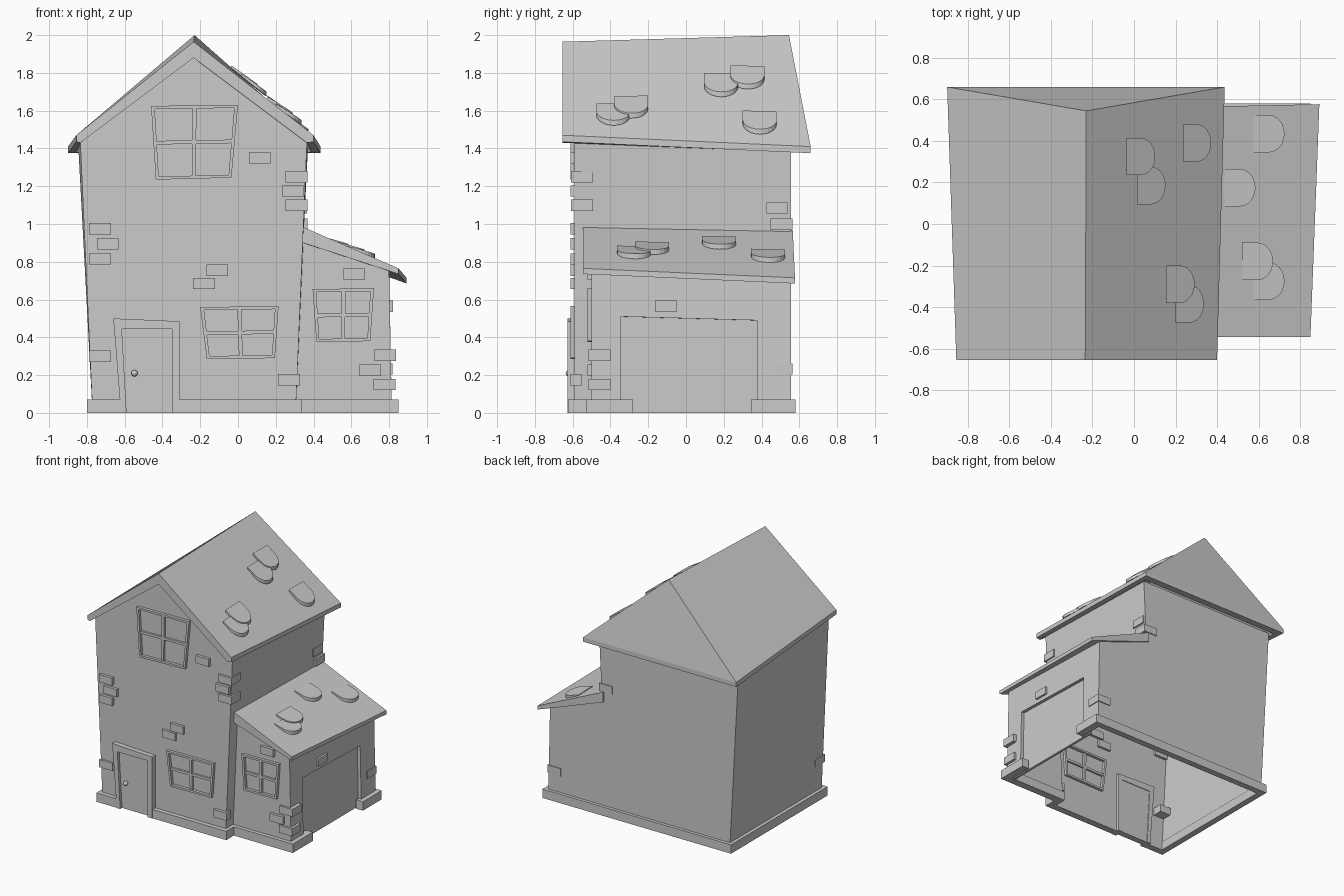
import bpy, bmesh
from math import sin, cos, pi
from mathutils import Vector
from mathutils.bvhtree import BVHTree

if "Cube" in bpy.data.objects:
    bpy.data.objects.remove(bpy.data.objects["Cube"])


def finish(name, bm):
    bmesh.ops.remove_doubles(bm, verts=bm.verts, dist=0.0005)
    bmesh.ops.recalc_face_normals(bm, faces=bm.faces)
    me = bpy.data.meshes.new(name)
    bm.to_mesh(me)
    bm.free()
    ob = bpy.data.objects.new(name, me)
    bpy.context.collection.objects.link(ob)
    return ob


def loft(bm, a, b):
    """Solid between two matching outlines."""
    va, vb = [bm.verts.new(p) for p in a], [bm.verts.new(p) for p in b]
    bm.faces.new(va)
    bm.faces.new(vb[::-1])
    n = len(a)
    for i in range(n):
        bm.faces.new((va[i], vb[i], vb[(i + 1) % n], va[(i + 1) % n]))


def front_prism(name, outline, y0, y1):
    bm = bmesh.new()
    loft(bm, [(x, y0, z) for x, z in outline], [(x, y1, z) for x, z in outline])
    return finish(name, bm)


def box(name, c, s):
    x, y, z = c
    a, b = s[0] / 2, s[2] / 2
    return front_prism(name, [(x - a, z - b), (x + a, z - b), (x + a, z + b), (x - a, z + b)],
                       y - s[1] / 2, y + s[1] / 2)


# Walls: open-bottomed shell of house and side wing, with garage opening
F, W, B = -.59, -.50, .555
fl, fr = (-.77, F, 0), (.305, F, 0)
flt, frt = (-.835, F, 1.43), (.365, F, 1.43)
bl, blt, brt = (-.77, B, 0), (-.845, B, 1.40), (.37, B, 1.40)
wi, wit, bit = (.305, W, 0), (.346, W, .92), (.346, B, .91)
wo, wot = (.815, W, 0), (.80, W, .755)
bo, bot = (.815, B, 0), (.80, B, .725)
bm = bmesh.new()
for face in ([fl, fr, frt, (-.235, F, 1.88), flt],
             [bl, fl, flt, blt],
             [bo, bl, blt, brt, bit, bot],
             [fr, wi, wit, bit, brt, frt],
             [wi, wo, wot, wit],
             [wo, (.815, -.345, 0), (.805, -.345, .51), (.805, .375, .49), (.815, .375, 0), bo, bot, wot]):
    bm.faces.new([bm.verts.new(p) for p in face])
walls = finish("walls", bm)
mod = walls.modifiers.new("thickness", 'SOLIDIFY')
mod.thickness, mod.offset = .025, -1
box("garage_door", (.77, -.02, .275), (.02, .88, .55))

# Main roof: gabled front, hipped back; left eave, ridge, right eave
outer = [[(-.856, -.655, 1.47), (-.235, -.655, 1.965), (.40, -.655, 1.47)],
         [(-.90, .66, 1.41), (-.23, .545, 2.0), (.437, .66, 1.41)]]
inner = [[(-.835, -.655, 1.43), (-.235, -.655, 1.88), (.365, -.655, 1.43)],
         [(-.86, .60, 1.38), (-.23, .49, 1.91), (.39, .60, 1.38)]]
bm = bmesh.new()
O = [[bm.verts.new(p) for p in row] for row in outer]
I = [[bm.verts.new(p) for p in row] for row in inner]
E = [[bm.verts.new((p[0], p[1], p[2] - .035)) for p in (row[0], row[2])] for row in outer]
for S in (O, I):
    for k in (0, 1):
        bm.faces.new((S[0][k], S[0][k + 1], S[1][k + 1], S[1][k]))
    bm.faces.new(S[1])
for k, e in ((0, 0), (2, 1)):
    bm.faces.new((O[0][k], O[1][k], E[1][e], E[0][e]))
    bm.faces.new((E[0][e], E[1][e], I[1][k], I[0][k]))
    bm.faces.new((O[0][1], O[0][k], E[0][e], I[0][k], I[0][1]))
bm.faces.new((O[1][0], O[1][2], E[1][1], E[1][0]))
bm.faces.new((E[1][0], E[1][1], I[1][2], I[1][0]))
main_roof = finish("main_roof", bm)

# Lean-to roof over the wing
bm = bmesh.new()
loft(bm, [(.33, -.545, .99), (.85, -.545, .765), (.893, .577, .715), (.33, .565, .968)],
     [(.33, -.545, .905), (.85, -.545, .735), (.893, .577, .685), (.33, .565, .888)])
wing_roof = finish("wing_roof", bm)


# Rounded roof tiles, lifted at their lower ends
def tile(roof, i, x0, y0, length):
    me = roof.data
    tree = BVHTree.FromPolygons([v.co for v in me.vertices], [list(p.vertices) for p in me.polygons])
    half = .09
    arc = [(0.5 + 0.5 * cos(a), half * sin(a)) for a in [-pi / 2 + pi * k / 12 for k in range(13)]]
    outline = [(0, -half)] + arc + [(0, half)]
    top, low = [], []
    for s, v in outline:
        x, y = x0 + s * length, y0 + v
        z = tree.ray_cast(Vector((x, y, 3)), Vector((0, 0, -1)))[0].z
        top.append((x, y, z + .005 + .024 * s))
        low.append((x, y, z - .01 + .012 * s))
    bm = bmesh.new()
    loft(bm, top, low)
    finish(f"{roof.name}_tile_{i}", bm)


for i, (x, y) in enumerate([(-.035, .325), (.015, .185), (.235, .39), (.155, -.29), (.2, -.385)]):
    tile(main_roof, i, x, y, .137)
for i, (x, y) in enumerate([(.435, .175), (.575, .435), (.52, -.18), (.575, -.275)]):
    tile(wing_roof, i, x, y, .15)

# Plinth, in two runs between the door and garage openings
for name, path in (
        ("front_plinth", [(-.31, -.625), (.335, -.625), (.335, -.53), (.85, -.53), (.85, -.28),
                          (.79, -.28), (.79, -.47), (.28, -.47), (.28, -.57), (-.31, -.57)]),
        ("back_plinth", [(.85, .345), (.85, .58), (-.80, .58), (-.80, -.625), (-.62, -.625),
                         (-.62, -.57), (-.75, -.57), (-.75, .53), (.79, .53), (.79, .345)])):
    bm = bmesh.new()
    loft(bm, [(x, y, 0) for x, y in path], [(x, y, .07) for x, y in path])
    finish(name, bm)

# Crooked front door with frame and knob
front_prism("door_frame", [(-.62, 0), (-.66, .50), (-.31, .485), (-.31, 0), (-.35, 0),
                           (-.35, .445), (-.615, .445), (-.59, 0)], -.628, -.55)
front_prism("door", [(-.59, 0), (-.615, .445), (-.35, .445), (-.35, 0)], -.605, -.555)
bm = bmesh.new()
bmesh.ops.create_uvsphere(bm, u_segments=16, v_segments=10, radius=.017)
bmesh.ops.translate(bm, verts=bm.verts, vec=(-.548, -.62, .21))
finish("door_knob", bm)
bpy.context.view_layer.objects.active = bpy.data.objects["door_knob"]
bpy.data.objects["door_knob"].select_set(True)
bpy.ops.object.shade_smooth_by_angle()


# Skewed four-pane windows; corners run bottom-left, bottom-right, top-right, top-left
def window(name, corners, wall):
    a, b, c, d = [Vector(p) for p in corners]
    bm = bmesh.new()
    eu, ev = .016 / (b - a).length, .016 / (d - a).length
    bars = [(0, 1, 0, ev, 0), (0, 1, 1 - ev, 1, 0), (0, eu, ev, 1 - ev, 0), (1 - eu, 1, ev, 1 - ev, 0),
            (.5 - eu * .6, .5 + eu * .6, ev, 1 - ev, .004), (eu, 1 - eu, .5 - ev * .6, .5 + ev * .6, .006)]
    for u0, u1, v0, v1, drop in bars:
        q = [a.lerp(b, u).lerp(d.lerp(c, u), v) for u, v in ((u0, v0), (u1, v0), (u1, v1), (u0, v1))]
        loft(bm, [(p.x, wall - .022 + drop, p.y) for p in q], [(p.x, wall + .04 - drop, p.y) for p in q])
    finish(name, bm)


window("upper_window", [(-.435, 1.235), (-.035, 1.245), (0, 1.63), (-.46, 1.625)], F)
window("lower_window", [(-.165, .285), (.195, .29), (.215, .565), (-.20, .56)], F)
window("wing_window", [(.415, .375), (.70, .38), (.72, .66), (.395, .655)], W)

# Loose bricks: flat ones on the walls, deeper ones on the corners
flat = (.115, .06, .06)
for i, (x, z) in enumerate([(-.73, .975), (-.69, .895), (-.73, .815), (.115, 1.35), (.29, 1.175),
                            (-.11, .755), (-.18, .685), (.27, .175)]):
    box(f"front_brick_{i}", (x, F + .008, z), flat)
for i, (x, z) in enumerate([(.615, .735), (.70, .225)]):
    box(f"wing_brick_{i}", (x, W + .008, z), flat)
for i, c in enumerate([(.31, -.55, 1.25), (.31, -.55, 1.10), (-.73, -.55, .30), (.78, -.458, .305),
                       (.775, -.458, .15), (.31, .505, 1.0), (.76, .505, .232)]):
    box(f"corner_brick_{i}", c, (.115, .115, .06))
for i, c in enumerate([(.335, .48, 1.085), (.79, -.107, .565)]):
    box(f"side_brick_{i}", c, (.06, .115, .06))
